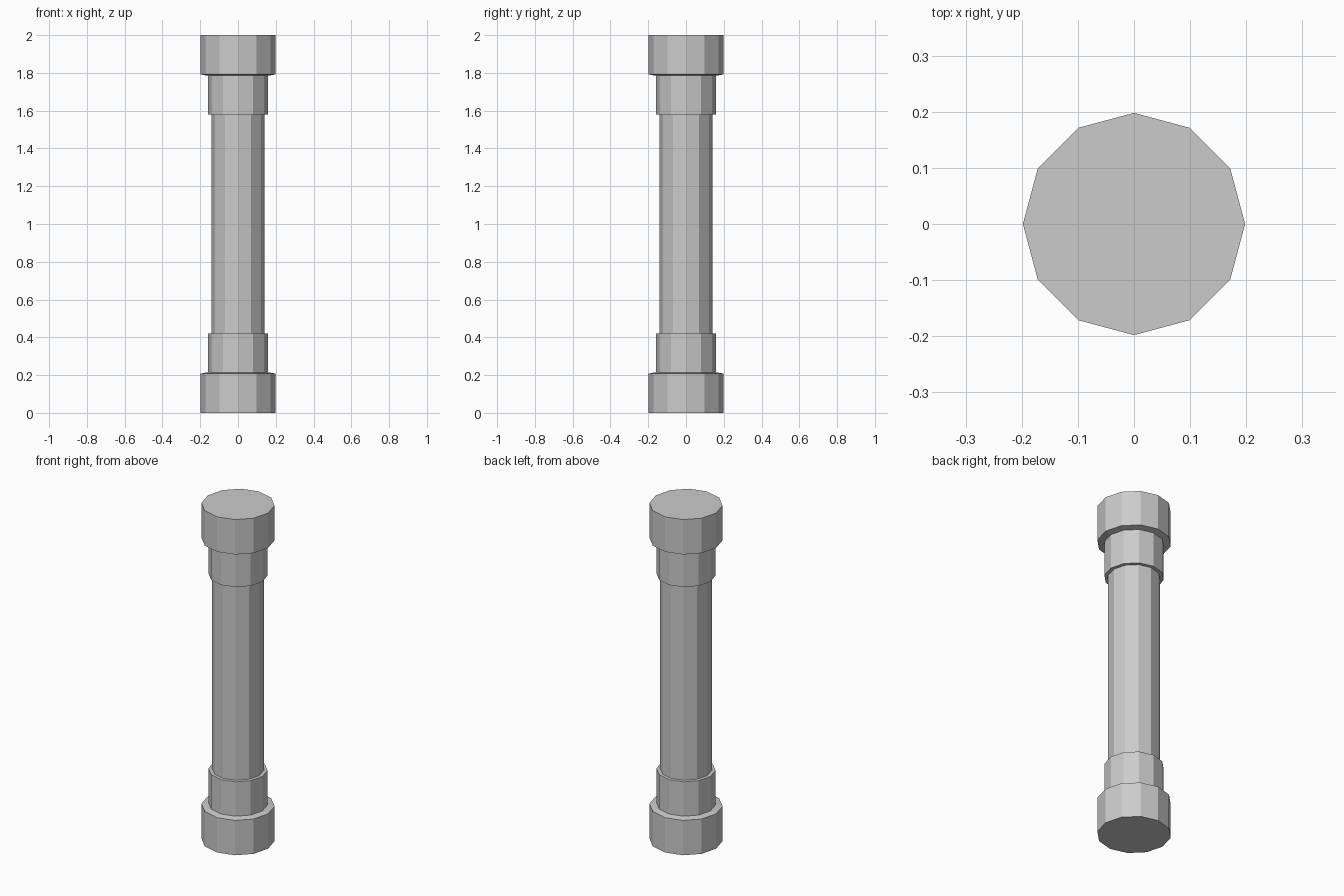
import bpy, bmesh, math

if "Cube" in bpy.data.objects:
    bpy.data.objects.remove(bpy.data.objects["Cube"])

SIDES = 12
HEIGHT = 2.0

def lathe(name, profile):
    """Closed solid of revolution from (radius, z) points, listed bottom to top."""
    bm = bmesh.new()
    rings = [[bm.verts.new((r * math.cos(2 * math.pi * i / SIDES),
                            r * math.sin(2 * math.pi * i / SIDES), z))
              for i in range(SIDES)] for r, z in profile]
    for low, high in zip(rings, rings[1:]):
        for i in range(SIDES):
            j = (i + 1) % SIDES
            bm.faces.new((low[i], low[j], high[j], high[i]))
    bm.faces.new(rings[0][::-1])
    bm.faces.new(rings[-1])
    bmesh.ops.recalc_face_normals(bm, faces=bm.faces)
    mesh = bpy.data.meshes.new(name)
    bm.to_mesh(mesh)
    bm.free()
    obj = bpy.data.objects.new(name, mesh)
    bpy.context.collection.objects.link(obj)
    return obj

# stepped end: wide foot with a slightly sloped ledge, then a narrower collar
end = [(0.198, 0.0), (0.198, 0.208), (0.16, 0.215), (0.16, 0.42)]
lathe("base", end)
lathe("capital", [(r, HEIGHT - z) for r, z in reversed(end)])

# plain faceted shaft between the collars
lathe("shaft", [(0.14, 0.42), (0.14, HEIGHT - 0.42)])
